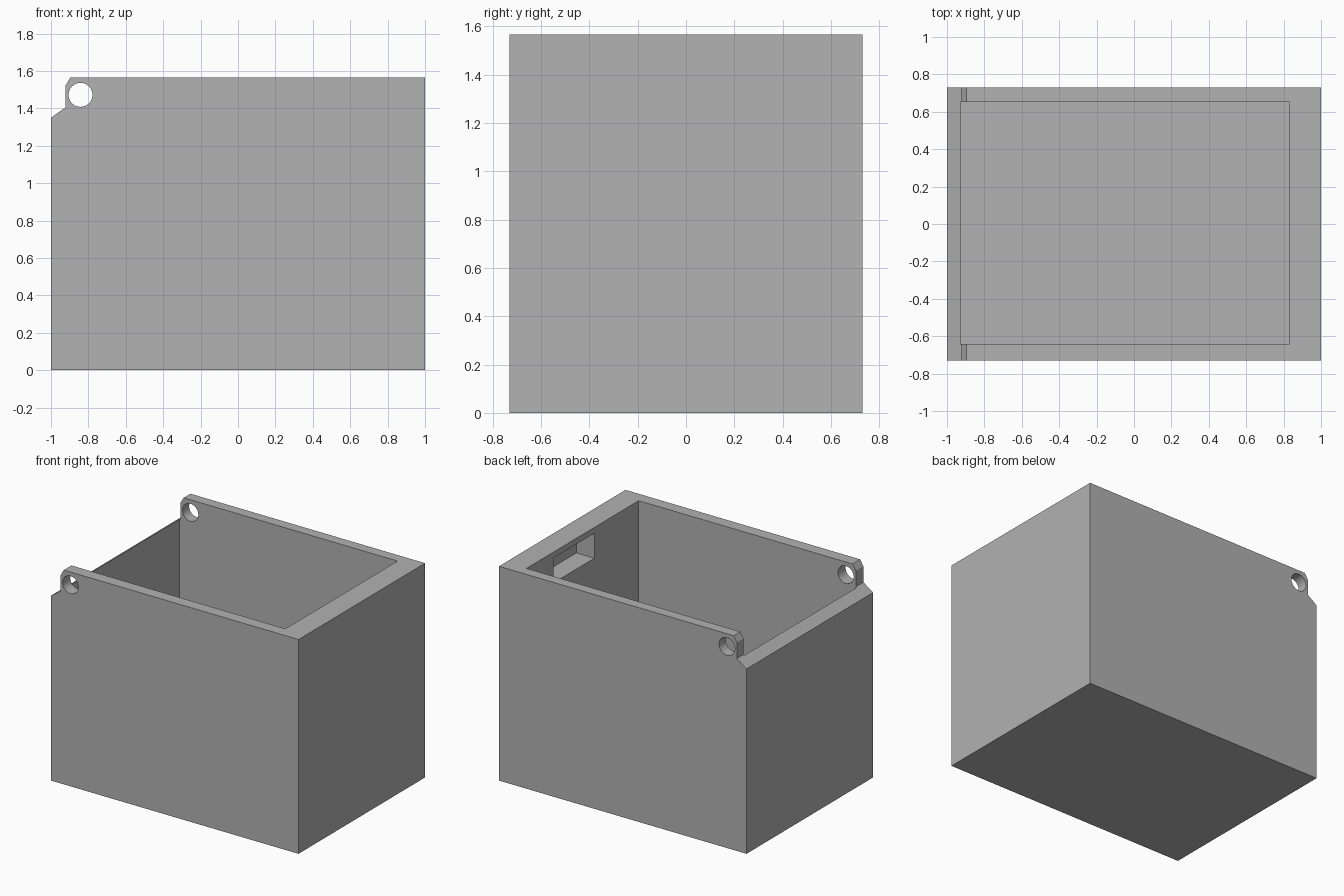
import bpy
import bmesh
from math import radians
from mathutils import Matrix, Vector

cube = bpy.data.objects.get("Cube")
if cube:
    bpy.data.objects.remove(cube, do_unlink=True)

GREY = (0.445, 0.445, 0.445, 1)
grey = bpy.data.materials.new("plain grey")
grey.use_nodes = True
grey.diffuse_color = GREY
grey.node_tree.nodes["Principled BSDF"].inputs["Base Color"].default_value = GREY

HALF_DEPTH = 0.73
HEIGHT = 1.565


def add_object(name, bm):
    bmesh.ops.recalc_face_normals(bm, faces=bm.faces)
    mesh = bpy.data.meshes.new(name)
    bm.to_mesh(mesh)
    bm.free()
    mesh.materials.append(grey)
    obj = bpy.data.objects.new(name, mesh)
    bpy.context.collection.objects.link(obj)
    return obj


def extrude_profile(name, points, half_depth):
    bm = bmesh.new()
    face = bm.faces.new([bm.verts.new((x, -half_depth, z)) for x, z in points])
    grown = bmesh.ops.extrude_face_region(bm, geom=[face])["geom"]
    verts = [g for g in grown if isinstance(g, bmesh.types.BMVert)]
    bmesh.ops.translate(bm, verts=verts, vec=(0, 2 * half_depth, 0))
    return add_object(name, bm)


def block(name, low, high):
    low, high = Vector(low), Vector(high)
    bm = bmesh.new()
    matrix = Matrix.Translation((low + high) / 2) @ Matrix.Diagonal((*(high - low), 1))
    bmesh.ops.create_cube(bm, size=1, matrix=matrix)
    return add_object(name, bm)


def rod_along_y(name, x, z, radius, length):
    bm = bmesh.new()
    matrix = Matrix.Translation((x, 0, z)) @ Matrix.Rotation(radians(90), 4, "X")
    bmesh.ops.create_cone(bm, cap_ends=True, segments=48, radius1=radius,
                          radius2=radius, depth=length, matrix=matrix)
    return add_object(name, bm)


def carve(target, cutter):
    mod = target.modifiers.new(cutter.name, "BOOLEAN")
    mod.operation = "DIFFERENCE"
    mod.solver = "EXACT"
    mod.object = cutter
    bpy.context.view_layer.objects.active = target
    bpy.ops.object.modifier_apply(modifier=mod.name)
    bpy.data.objects.remove(cutter, do_unlink=True)


# Body with a lowered, sloping rim and chamfered hinge ears on the right side
side_profile = [(-1, 0), (1, 0), (1, HEIGHT), (-0.896, HEIGHT),
                (-0.922, 1.522), (-0.922, 1.405), (-1, 1.35)]
box = extrude_profile("open_box", side_profile, HALF_DEPTH)

# Main cavity
carve(box, block("cavity", (-0.928, -0.642, 0.08), (0.832, 0.653, 2)))

# Latch pocket inside the thick left wall
carve(box, block("latch_pocket", (0.8, -0.13, 1.34), (0.977, 0.34, 1.522)))

# Hinge pin holes through both ears
carve(box, rod_along_y("hinge_holes", -0.842, 1.472, 0.064, 2))

# Smooth the round holes, keep every other edge sharp
bpy.ops.object.select_all(action="DESELECT")
box.select_set(True)
bpy.context.view_layer.objects.active = box
bpy.ops.object.shade_smooth_by_angle(angle=radians(25))
